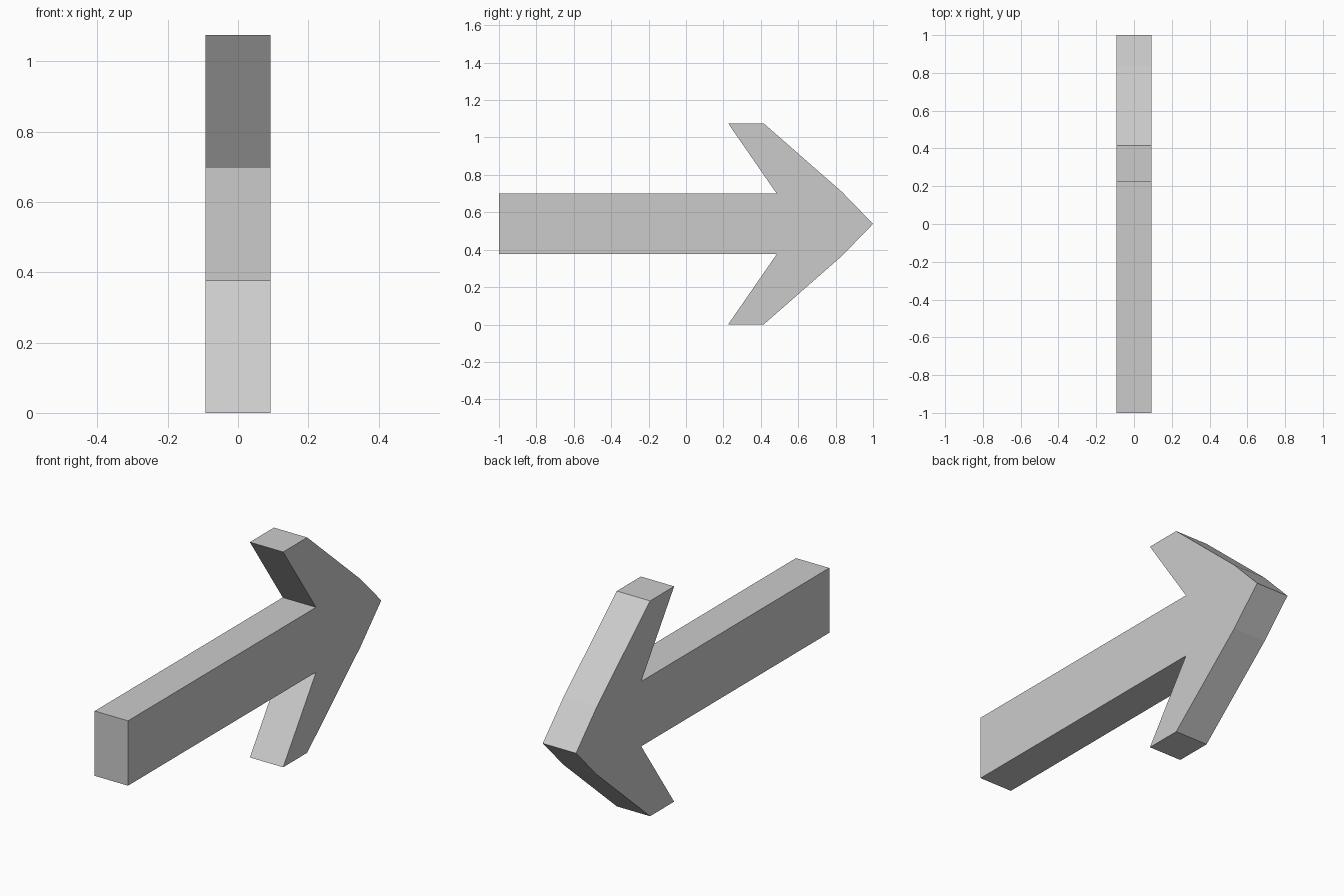
import bpy, bmesh
from mathutils import Vector

if "Cube" in bpy.data.objects:
    bpy.data.objects.remove(bpy.data.objects["Cube"])

HALF_WIDTH = 0.092
MID_Z = 0.538

# Upper half of the arrow outline as (y, height above centre line), tail to tip
upper = [(-1.0, 0.162), (0.485, 0.162), (0.225, 0.538),
         (0.415, 0.538), (0.835, 0.17), (1.0, 0.0)]
# Mirror to the lower half, sharing the tip
outline = upper + [(y, -h) for y, h in reversed(upper[:-1])]

# Extrude the outline across the width
bm = bmesh.new()
face = bm.faces.new([bm.verts.new((-HALF_WIDTH, y, MID_Z + h)) for y, h in outline])
result = bmesh.ops.extrude_face_region(bm, geom=[face])
moved = [g for g in result["geom"] if isinstance(g, bmesh.types.BMVert)]
bmesh.ops.translate(bm, verts=moved, vec=Vector((2 * HALF_WIDTH, 0, 0)))
bmesh.ops.recalc_face_normals(bm, faces=bm.faces)

mesh = bpy.data.meshes.new("arrow")
bm.to_mesh(mesh)
bm.free()
arrow = bpy.data.objects.new("arrow", mesh)
bpy.context.collection.objects.link(arrow)
